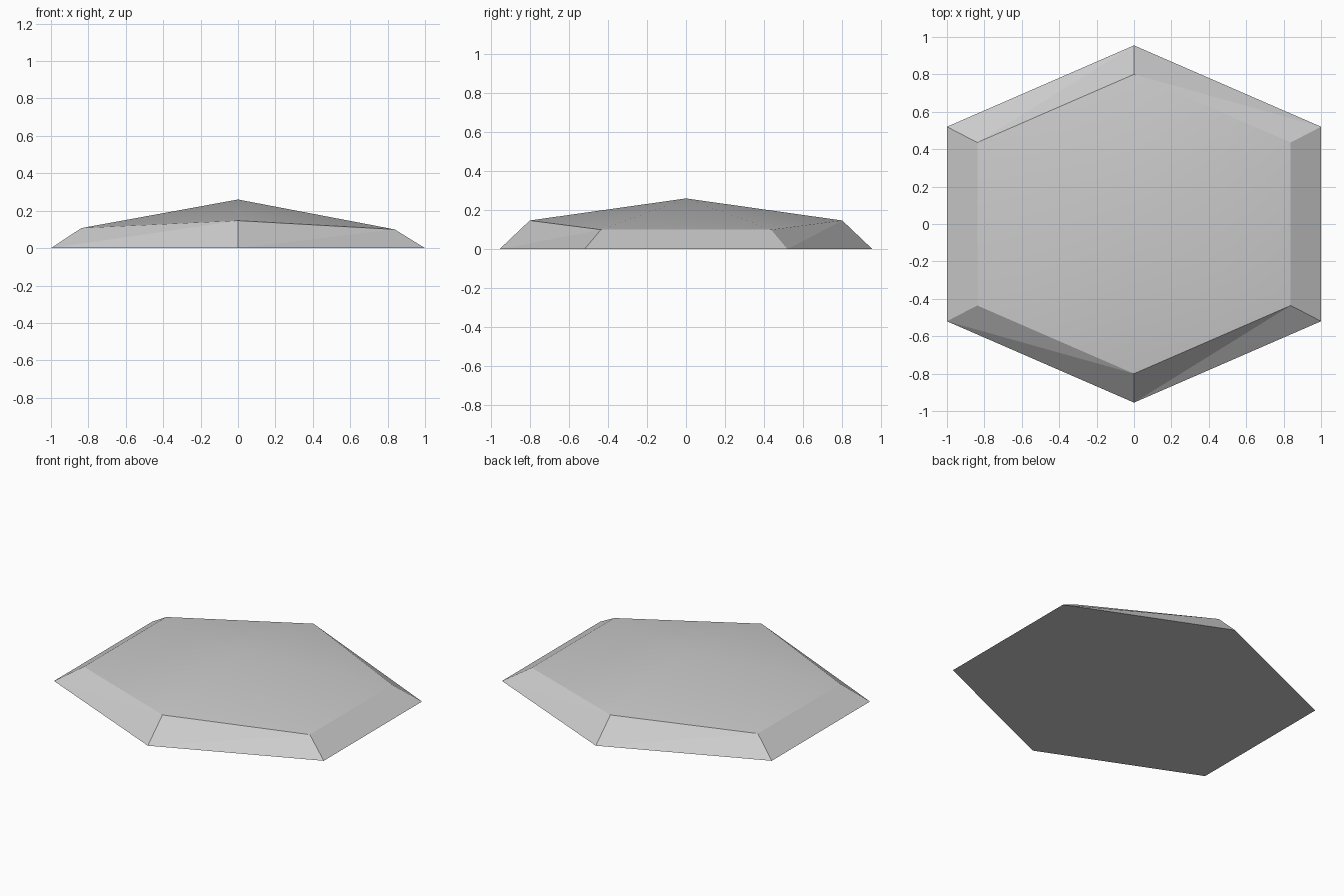
import bpy
import bmesh

cube = bpy.data.objects.get("Cube")
if cube:
    bpy.data.objects.remove(cube, do_unlink=True)


def make_material(name, colour):
    mat = bpy.data.materials.new(name)
    mat.use_nodes = True
    mat.diffuse_color = colour
    mat.node_tree.nodes["Principled BSDF"].inputs["Base Color"].default_value = colour
    return mat


# Hexagon outline, counter-clockwise from the back corner
outline = [(0, 0.955), (-1, 0.52), (-1, -0.52), (0, -0.955), (1, -0.52), (1, 0.52)]
rim_scale = 0.838
apex_height = 0.26


def rim_height(x):
    """The front and back rim corners stand higher than the side corners."""
    if x == 0:
        return 0.147
    return 0.10 if x > 0 else 0.107


bm = bmesh.new()
base = [bm.verts.new((x, y, 0)) for x, y in outline]
rim = [bm.verts.new((x * rim_scale, y * rim_scale, rim_height(x))) for x, y in outline]
apex = bm.verts.new((0, 0, apex_height))

# Flat underside
bm.faces.new(base[::-1])

for i in range(len(outline)):
    j = (i + 1) % len(outline)
    # Sloping bevel, folded along one diagonal
    bm.faces.new((base[i], base[j], rim[j]))
    bm.faces.new((base[i], rim[j], rim[i]))
    # Softly shaded crown
    crown = bm.faces.new((rim[i], rim[j], apex))
    crown.smooth = True
    bm.edges.get((rim[i], rim[j])).smooth = False

bmesh.ops.recalc_face_normals(bm, faces=bm.faces)
mesh = bpy.data.meshes.new("hexagonal_tile")
bm.to_mesh(mesh)
bm.free()

tile = bpy.data.objects.new("hexagonal_tile", mesh)
bpy.context.collection.objects.link(tile)
mesh.materials.append(make_material("light grey", (0.6, 0.6, 0.6, 1)))
